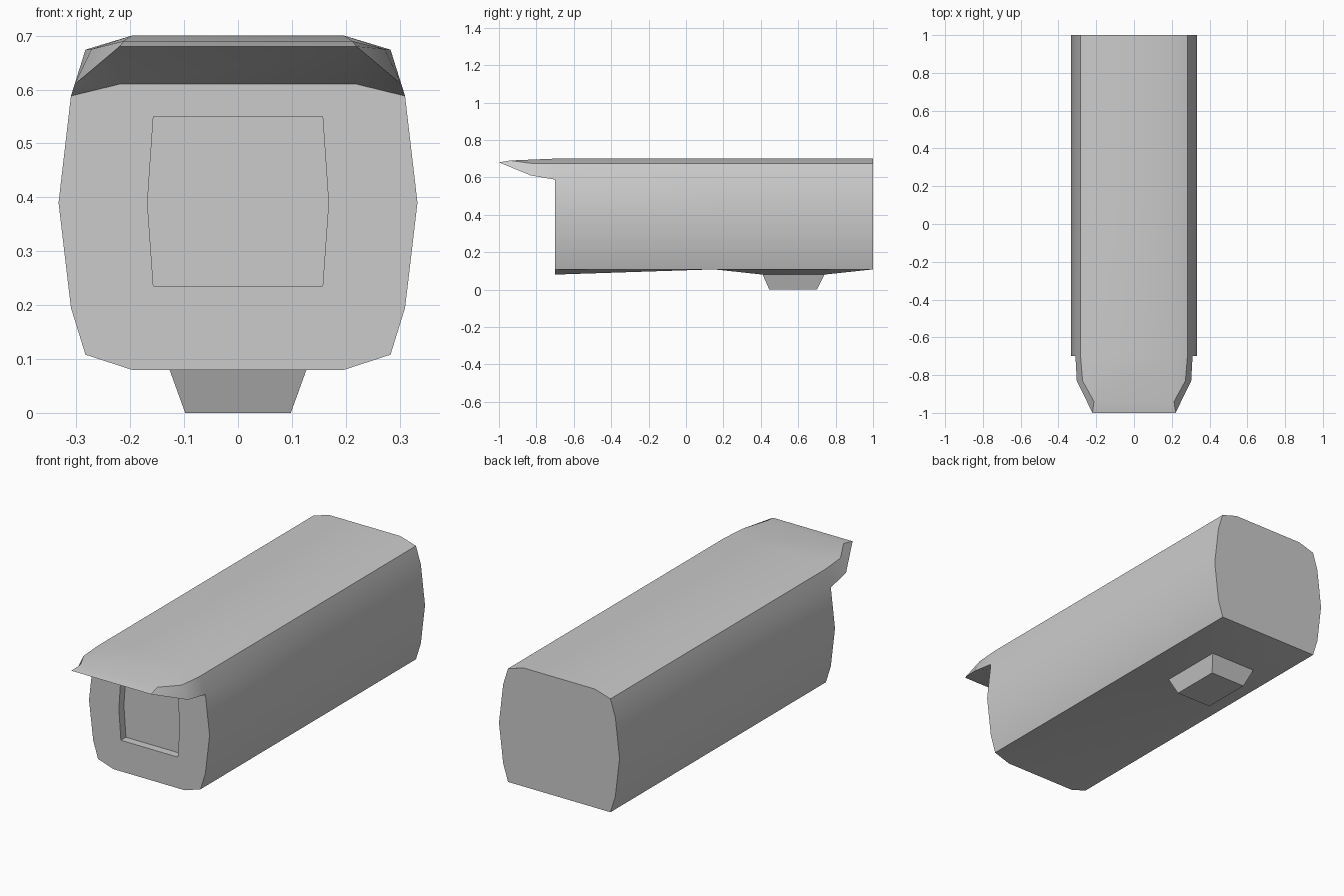
import bpy, bmesh
from math import radians

if "Cube" in bpy.data.objects:
    bpy.data.objects.remove(bpy.data.objects["Cube"])


def finish(name, bm):
    bmesh.ops.remove_doubles(bm, verts=bm.verts[:], dist=0.0005)
    bmesh.ops.recalc_face_normals(bm, faces=bm.faces[:])
    me = bpy.data.meshes.new(name)
    bm.to_mesh(me)
    bm.free()
    ob = bpy.data.objects.new(name, me)
    bpy.context.collection.objects.link(ob)
    bpy.ops.object.select_all(action='DESELECT')
    ob.select_set(True)
    bpy.context.view_layer.objects.active = ob
    bpy.ops.object.shade_smooth_by_angle(angle=radians(30))
    return ob


def face(bm, pts):
    bm.faces.new([bm.verts.new(p) for p in pts])


def mir(p):
    return (-p[0], p[1], p[2])


def both(bm, *pts):
    """A face and its mirror image across x = 0."""
    face(bm, pts)
    face(bm, [mir(p) for p in reversed(pts)])


def across(bm, p, q):
    """A face spanning the centre line from edge p-q to its mirror."""
    face(bm, [p, q, mir(q), mir(p)])


# Housing: half profile from top to lower side, swept along y
bm = bmesh.new()
PROFILE = [(.197, .70), (.283, .674), (.31, .588), (.333, .39), (.31, .195), (.283, .108)]
# Stations along the length: y, belly half width, belly height
STATIONS = [(-.70, .197, .08), (.15, .16, .108), (.41, .127, .08), (.74, .127, .08), (1, .127, .108)]
rings = [[(x, y, z) for x, z in PROFILE + [(bx, bz)]] for y, bx, bz in STATIONS]
for r, s in zip(rings, rings[1:]):
    for i in range(len(r) - 1):
        both(bm, r[i], r[i + 1], s[i + 1], s[i])
    across(bm, r[0], s[0])
    across(bm, r[-1], s[-1])
face(bm, rings[-1] + [mir(p) for p in reversed(rings[-1])])

# Front face around the recessed window
A, B, C, D, E, F, G = rings[0]
H = (.22, -.70, .61)
W = [(.157, -.70, .55), (.168, -.70, .39), (.157, -.70, .235)]
V = [(x, -.66, z) for x, y, z in W]
across(bm, H, W[0])
both(bm, H, C, W[0])
both(bm, C, D, W[1], W[0])
both(bm, D, E, W[2], W[1])
both(bm, E, F, G, W[2])
across(bm, G, W[2])
for i in range(2):
    both(bm, W[i], W[i + 1], V[i + 1], V[i])
across(bm, W[0], V[0])
across(bm, W[2], V[2])
face(bm, V + [mir(p) for p in reversed(V)])

# Sun hood growing out of the top of the housing
B2, C2 = (.272, -.83, .675), (.303, -.83, .61)
T, P = (.212, -.94, .69), (.22, -1, .68)
both(bm, B, C, C2, B2)
both(bm, B2, C2, P, T)
both(bm, A, B, B2)
both(bm, A, B2, T)
across(bm, A, T)
across(bm, T, P)
across(bm, P, H)
both(bm, P, C2, H)
both(bm, C2, C, H)
finish("camera_housing", bm)

# Tapered mounting foot
bm = bmesh.new()
top = [(-.127, .41, .08), (.127, .41, .08), (.127, .74, .08), (-.127, .74, .08)]
low = [(-.098, .445, 0), (.098, .445, 0), (.098, .70, 0), (-.098, .70, 0)]
for i in range(4):
    j = (i + 1) % 4
    face(bm, [top[i], top[j], low[j], low[i]])
face(bm, low)
finish("mounting_foot", bm)
